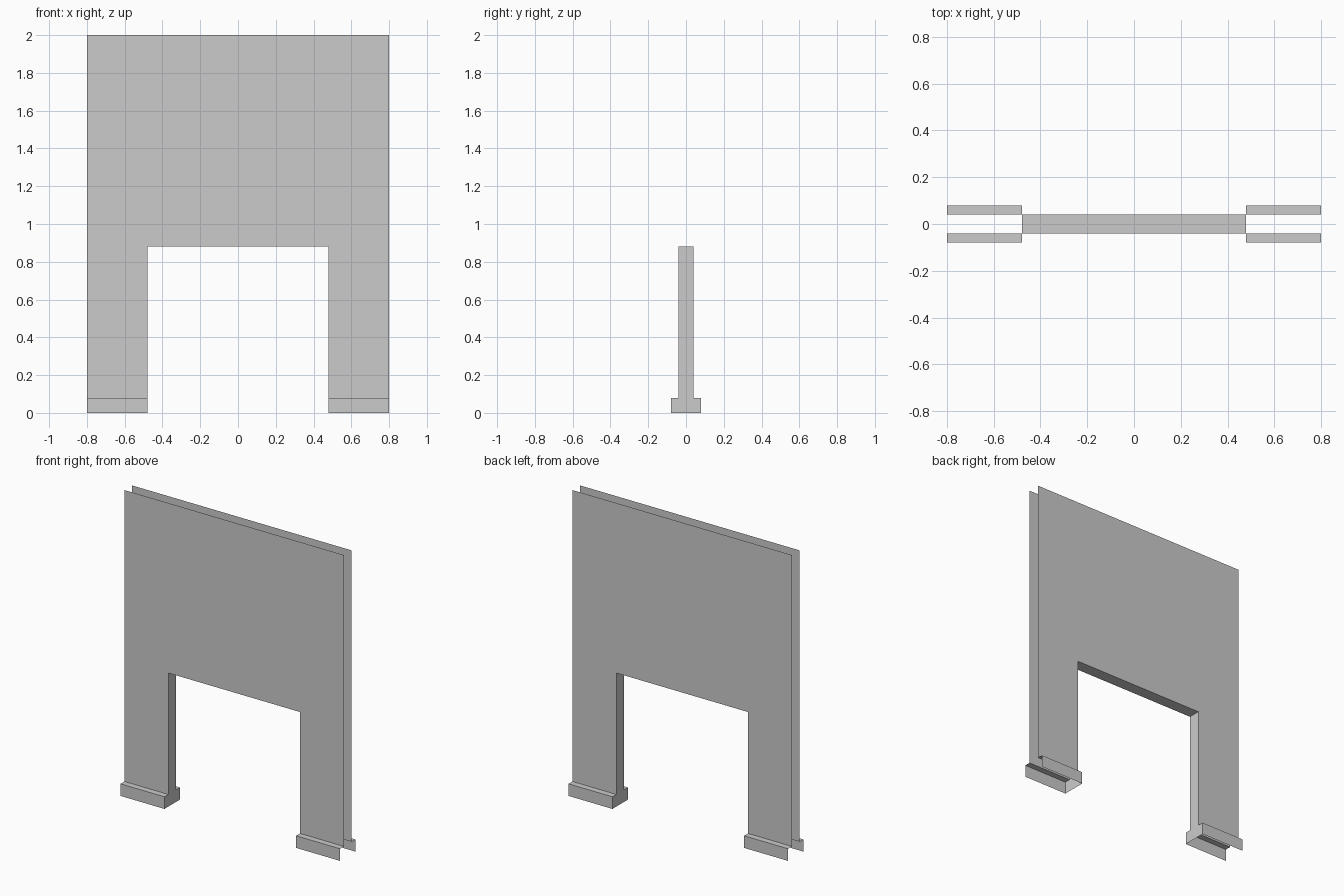
import bpy

if "Cube" in bpy.data.objects:
    bpy.data.objects.remove(bpy.data.objects["Cube"])

W, OPEN_W = 0.80, 0.48        # half width of wall and of doorway
TOP, OPEN_TOP = 2.0, 0.88     # wall height and doorway height
T, BASE_T, BASE_H = 0.04, 0.08, 0.08   # half depths, baseboard height


def make_object(name, faces):
    """Build a mesh object from a list of polygons, welding shared corners."""
    index, polys = {}, []
    for face in faces:
        polys.append([index.setdefault(p, len(index)) for p in face])
    mesh = bpy.data.meshes.new(name)
    mesh.from_pydata(list(index), [], polys)
    mesh.update()
    obj = bpy.data.objects.new(name, mesh)
    bpy.context.collection.objects.link(obj)
    return obj


def flip(face, axis):
    """Mirror a polygon across an axis, keeping its normal outward."""
    return [tuple(-c if i == axis else c for i, c in enumerate(p))
            for p in reversed(face)]


# Doorway wall: two arch-shaped panels joined only around the opening
outline = [(-W, BASE_H), (-OPEN_W, BASE_H), (-OPEN_W, OPEN_TOP), (OPEN_W, OPEN_TOP),
           (OPEN_W, BASE_H), (W, BASE_H), (W, TOP), (-W, TOP)]
panel = [(x, -T, z) for x, z in outline]
jamb = [(OPEN_W, -T, BASE_H), (OPEN_W, -T, OPEN_TOP),
        (OPEN_W, T, OPEN_TOP), (OPEN_W, T, BASE_H)]
lintel = [(-OPEN_W, -T, OPEN_TOP), (-OPEN_W, T, OPEN_TOP),
          (OPEN_W, T, OPEN_TOP), (OPEN_W, -T, OPEN_TOP)]
make_object("doorway_wall", [panel, flip(panel, 1), jamb, flip(jamb, 0), lintel])

# Baseboards: front and back strips with a top ledge, capped at the doorway
board = [(OPEN_W, -BASE_T, 0.0), (W, -BASE_T, 0.0),
         (W, -BASE_T, BASE_H), (OPEN_W, -BASE_T, BASE_H)]
ledge = [(OPEN_W, -BASE_T, BASE_H), (W, -BASE_T, BASE_H),
         (W, -T, BASE_H), (OPEN_W, -T, BASE_H)]
cap = [(OPEN_W, -BASE_T, 0.0), (OPEN_W, -BASE_T, BASE_H), (OPEN_W, -T, BASE_H),
       (OPEN_W, T, BASE_H), (OPEN_W, BASE_T, BASE_H), (OPEN_W, BASE_T, 0.0)]
right = [board, ledge, flip(board, 1), flip(ledge, 1), cap]
make_object("baseboard_right", right)
make_object("baseboard_left", [flip(f, 0) for f in right])
